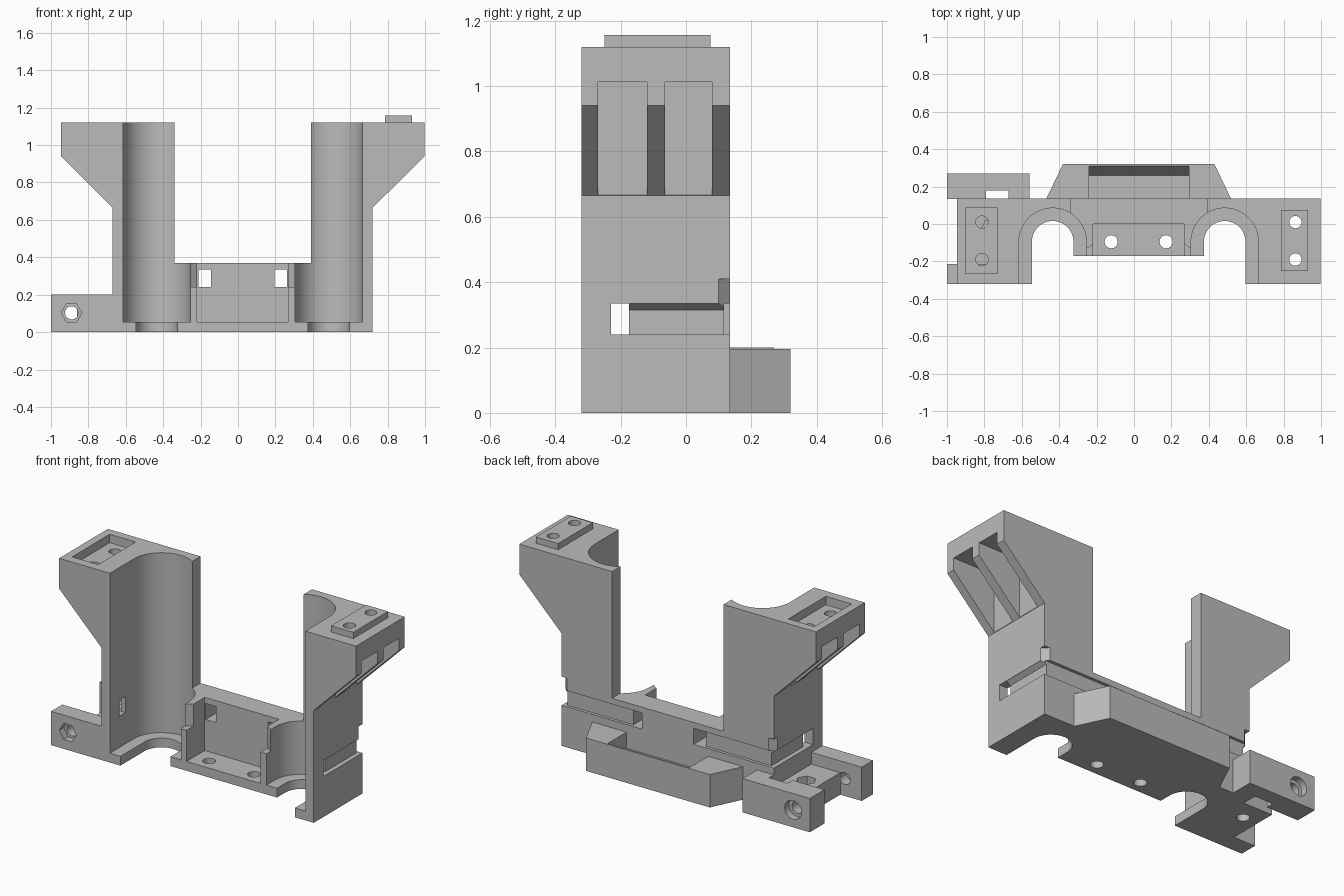
import bpy, bmesh, math
from mathutils import Vector

old = bpy.data.objects.get("Cube")
if old:
    bpy.data.objects.remove(old, do_unlink=True)

grey = bpy.data.materials.new("plastic_grey")
grey.use_nodes = True
colour = (0.5, 0.5, 0.5, 1)
grey.diffuse_color = colour
grey.node_tree.nodes["Principled BSDF"].inputs["Base Color"].default_value = colour


def prism(name, pts, axis, lo, hi):
    """Extrude a 2D outline along an axis; the outline uses the other two axes in order."""
    def place(p, d):
        c = list(p)
        c.insert("xyz".index(axis), d)
        return Vector(c)
    bm = bmesh.new()
    low = [bm.verts.new(place(p, lo)) for p in pts]
    high = [bm.verts.new(place(p, hi)) for p in pts]
    n = len(pts)
    bm.faces.new(low)
    bm.faces.new(high[::-1])
    for i in range(n):
        j = (i + 1) % n
        bm.faces.new((low[j], low[i], high[i], high[j]))
    bmesh.ops.recalc_face_normals(bm, faces=bm.faces)
    me = bpy.data.meshes.new(name)
    bm.to_mesh(me)
    bm.free()
    me.materials.append(grey)
    ob = bpy.data.objects.new(name, me)
    bpy.context.collection.objects.link(ob)
    return ob


def box(name, x, y, z):
    x0, x1 = sorted(x)
    return prism(name, [(x0, y[0]), (x1, y[0]), (x1, y[1]), (x0, y[1])], "z", *z)


def rod(name, centre, r, axis, lo, hi, sides=32):
    turn = [2 * math.pi * i / sides for i in range(sides)]
    pts = [(centre[0] + r * math.cos(t), centre[1] + r * math.sin(t)) for t in turn]
    return prism(name, pts, axis, lo, hi)


def arch(name, cx, cy, r, front, lo, hi):
    """Half-round bore that opens straight to the front."""
    pts = [(cx + r * math.cos(math.pi * i / 40), cy + r * math.sin(math.pi * i / 40))
           for i in range(41)]
    return prism(name, pts + [(cx - r, front), (cx + r, front)], "z", lo, hi)


def cut(target, cutter):
    mod = target.modifiers.new("cut", "BOOLEAN")
    mod.operation = "DIFFERENCE"
    mod.solver = "EXACT"
    mod.object = cutter
    bpy.context.view_layer.objects.active = target
    bpy.ops.object.modifier_apply(modifier=mod.name)
    bpy.data.objects.remove(cutter, do_unlink=True)


MID = 0.025          # mirror plane of the two towers
FRONT, BACK = -0.32, 0.135
BORE_Y = -0.095
TOP = 1.12
TIE = (0.24, 0.335)  # height band of the tie grooves
HOLES_Y = (-0.19, 0.01)

# Body: bridge and both flared towers from one front outline
half = [(0.695, 0), (0.695, 0.665), (0.972, 0.94), (0.972, TOP), (0.365, TOP), (0.365, 0.37)]
outline = [(MID + a, z) for a, z in half] + [(MID - a, z) for a, z in half[::-1]]
body = prism("carriage_body", outline, "y", FRONT, BACK)

# Open front of the bridge, and the central pocket with its screw holes
cut(body, box("c", (MID - 0.46, MID + 0.46), (-0.5, -0.17), (-0.1, 1.3)))
cut(body, box("c", (MID - 0.243, MID + 0.243), (-0.5, 0), (0.055, 0.6)))
for s in (-1, 1):
    cut(body, rod("c", (MID + s * 0.147, BORE_Y), 0.035, "z", -0.1, 0.2))

for s in (-1, 1):
    def span(a, b):
        return (MID + s * a, MID + s * b)
    bore_x = MID + s * 0.46
    # Bearing seat with a narrower ledge below it
    cut(body, arch("c", bore_x, BORE_Y, 0.18, -0.5, 0.055, 1.3))
    cut(body, arch("c", bore_x, BORE_Y, 0.111, -0.5, -0.1, 0.2))
    # Lowered front of the thin inner wall
    lip = [(MID + s * a, y) for a, y in ((0.235, -0.1), (0.29, -0.14), (0.29, -0.3), (0.235, -0.3))]
    cut(body, prism("c", lip, "z", TIE[0], 0.6))
    # Tie groove: side slot, side, back, and slot into the pocket
    cut(body, box("c", span(0.6, 0.8), (-0.23, -0.175), TIE))
    side = [(MID + s * a, z) for a, z in ((0.668, TIE[0]), (0.8, TIE[0]), (0.8, TIE[1]),
                                          (0.694, TIE[1]), (0.668, 0.315))]
    cut(body, prism("c", side, "y", -0.18, 0.3))
    cut(body, box("c", span(0.17, 0.8), (0.117, 0.3), TIE))
    cut(body, box("c", span(0.17, 0.237), (-0.05, 0.3), TIE))
    # Chamfered corner above the groove
    corner = [(MID + s * a, y) for a, y in ((0.655, 0.14), (0.7, 0.095), (0.76, 0.095), (0.76, 0.2), (0.655, 0.2))]
    cut(body, prism("c", corner, "z", 0.3, 0.41))
    # Nut bays between the flare ribs, with screw holes from the top
    for lo, hi in ((-0.27, -0.12), (-0.065, 0.08)):
        cut(body, box("c", span(0.697, 1.1), (lo, hi), (0.6, 1.012)))
    for y in HOLES_Y:
        cut(body, rod("c", (MID + s * 0.838, y), 0.033, "z", 0.99, 1.3))

# Recess on the right tower, matching boss on the left tower
cut(body, box("c", (-0.9, -0.73), (-0.265, 0.085), (1.07, 1.3)))
boss = box("raised_boss", (0.785, 0.93), (-0.25, 0.075), (TOP - 0.005, 1.157))
for y in HOLES_Y:
    cut(boss, rod("c", (0.863, y), 0.033, "z", 1, 1.3))

# Tapered rib along the back, with a sloped pocket
rib = prism("back_rib", [(-0.47, BACK - 0.002), (0.52, BACK - 0.002), (0.43, 0.32), (-0.38, 0.32)],
            "z", 0, 0.195)
cut(rib, prism("c", [(0.1, 0.1), (0.26, 0.1), (0.31, 0.195), (0.31, 0.3), (0.1, 0.3)],
               "x", -0.24, 0.295))

# Clamp lugs on the right side
front_lug = box("front_lug", (-1, -0.665), (FRONT, -0.215), (0, 0.2))
back_lug = box("back_lug", (-1, -0.56), (BACK - 0.002, 0.27), (0, 0.2))
cut(back_lug, box("c", (-0.79, -0.67), (0.1, 0.18), (-0.1, 0.4)))
for lug in (front_lug, back_lug):
    cut(lug, rod("c", (-0.89, 0.103), 0.035, "y", -0.6, 0.6))
cut(front_lug, rod("c", (-0.89, 0.103), 0.055, "y", -0.6, -0.28, 6))
cut(back_lug, rod("c", (-0.89, 0.103), 0.055, "y", 0.23, 0.6))

# Low plate between the lugs
plate = box("nut_plate", (-0.86, -0.665), (-0.22, 0.09), (0, 0.13))
cut(plate, rod("c", (-0.765, -0.03), 0.035, "z", -0.1, 0.3))
cut(plate, rod("c", (-0.765, -0.03), 0.055, "z", 0.08, 0.3, 6))

# Smooth the bores, keep the edges crisp
for ob in (body, boss, rib, front_lug, back_lug, plate):
    bpy.ops.object.select_all(action="DESELECT")
    ob.select_set(True)
    bpy.context.view_layer.objects.active = ob
    bpy.ops.object.shade_smooth_by_angle(angle=math.radians(25))
